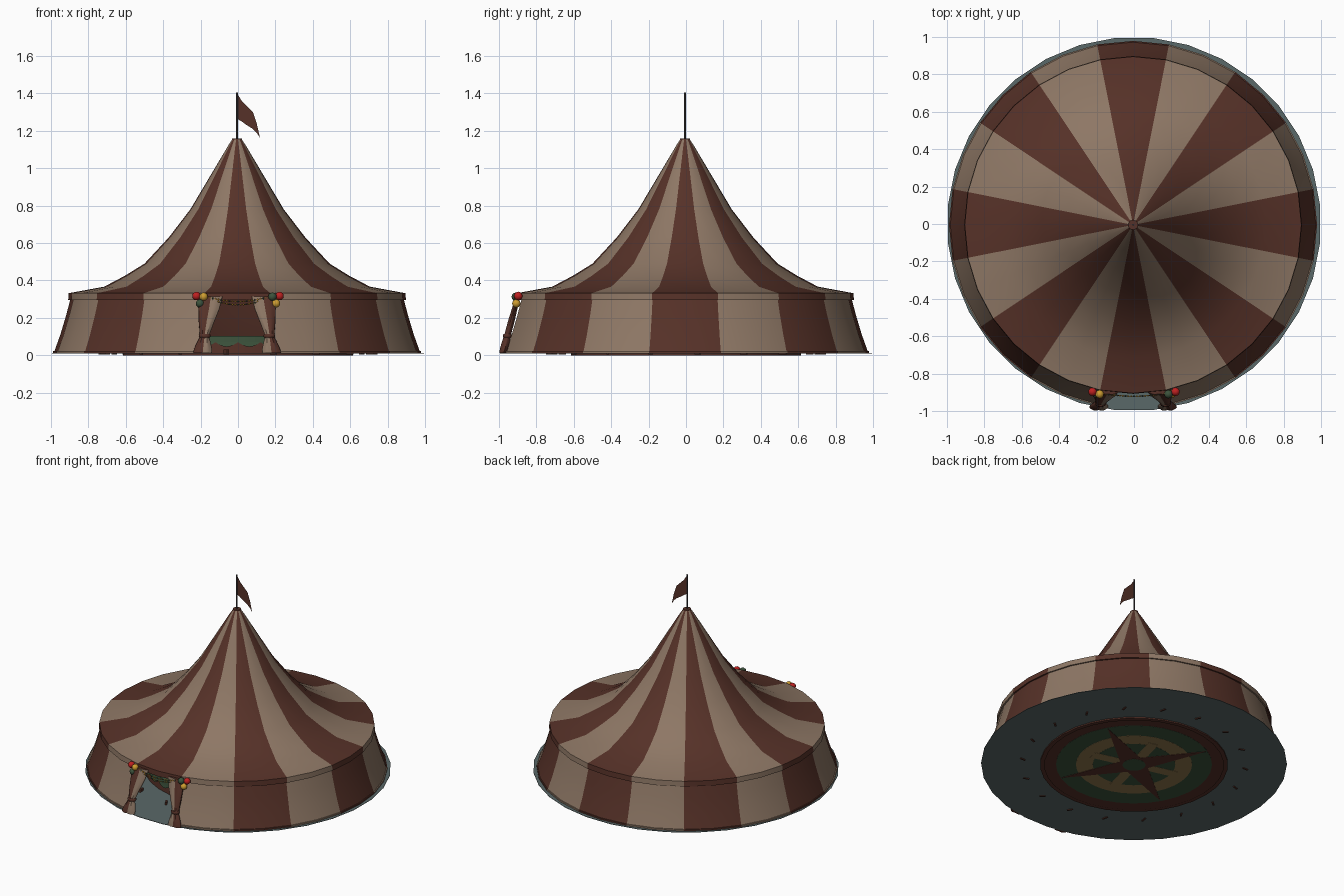
import bpy, bmesh, math
from math import sin, cos, pi, radians

cube = bpy.data.objects.get("Cube")
if cube:
    bpy.data.objects.remove(cube, do_unlink=True)


def material(name, rgb):
    m = bpy.data.materials.new(name)
    m.use_nodes = True
    m.diffuse_color = (*rgb, 1)
    m.node_tree.nodes["Principled BSDF"].inputs["Base Color"].default_value = (*rgb, 1)
    return m


BROWN = material("dark_brown_canvas", (0.093, 0.031, 0.021))
CREAM = material("light_tan_canvas", (0.27, 0.185, 0.13))
GREY = material("slate_floor", (0.102, 0.138, 0.138))
GREEN = material("deep_green", (0.045, 0.085, 0.045))
MUSTARD = material("mustard", (0.27, 0.18, 0.07))
GOLD = material("gold_yellow", (0.62, 0.34, 0.03))
RED = material("bright_red", (0.52, 0.015, 0.015))
IRON = material("dark_iron", (0.07, 0.06, 0.065))

AXIS = -0.005          # tent centre in x and y
STEP = radians(22.5)   # width of one stripe


def finish(name, bm, mats, smooth=True):
    bmesh.ops.recalc_face_normals(bm, faces=bm.faces)
    mesh = bpy.data.meshes.new(name)
    bm.to_mesh(mesh)
    bm.free()
    for m in mats:
        mesh.materials.append(m)
    ob = bpy.data.objects.new(name, mesh)
    bpy.context.collection.objects.link(ob)
    if smooth:
        bpy.ops.object.select_all(action='DESELECT')
        ob.select_set(True)
        bpy.context.view_layer.objects.active = ob
        bpy.ops.object.shade_smooth_by_angle(angle=radians(35))
    return ob


def loft(name, rings, mats, pick=None, caps=False, skip=None):
    """Skin closed rings of points; pick(i) gives the material of column i."""
    bm = bmesh.new()
    rows = [[bm.verts.new(p) for p in ring] for ring in rings]
    n = len(rows[0])
    for a, b in zip(rows, rows[1:]):
        for i in range(n):
            if skip and skip(i):
                continue
            j = (i + 1) % n
            f = bm.faces.new((a[i], a[j], b[j], b[i]))
            f.material_index = pick(i) if pick else 0
    if caps:
        bm.faces.new(rows[0])
        bm.faces.new(rows[-1])
    return finish(name, bm, mats)


def lathe(name, profile, mats, n=32, turn=0.0, centre=(0, 0), **kw):
    rings = [[(centre[0] + r * cos(2 * pi * (i + turn) / n),
               centre[1] + r * sin(2 * pi * (i + turn) / n), z) for i in range(n)]
             for r, z in profile]
    return loft(name, rings, mats, **kw)


def disc(name, r, low, high, mat, n=32, turn=0.5, centre=(0, 0)):
    return lathe(name, [(r, low), (r, high)], [mat], n, turn, centre, caps=True)


def plate(name, outline, mat, low, high):
    """Extrude a flat outline in the ground plane."""
    return loft(name, [[(x, y, z) for x, y in outline] for z in (low, high)], [mat], caps=True)


def sphere(name, pos, r, mat, detail=2):
    bm = bmesh.new()
    bmesh.ops.create_icosphere(bm, subdivisions=detail, radius=r)
    bmesh.ops.translate(bm, verts=bm.verts, vec=pos)
    return finish(name, bm, [mat])


def stripe(i):
    """Stripe index, 0 dark and 1 light, dark centred on each axis."""
    return int(((i + 0.5) * 2 * pi / 32 + STEP / 2) // STEP) % 2


def is_door(i):
    return abs((i + 0.5) * 360 / 32 - 270) < 11


# Striped canvas
tent = dict(centre=(AXIS, AXIS), pick=stripe)
lathe("tent_roof", [(0.025, 1.155), (0.045, 1.125), (0.14, 0.965), (0.25, 0.78), (0.365, 0.63),
                    (0.495, 0.49), (0.6, 0.425), (0.71, 0.367), (0.9, 0.332)], [BROWN, CREAM], **tent)
lathe("roof_valance", [(0.9, 0.332), (0.903, 0.295), (0.885, 0.295)], [BROWN, CREAM], **tent)
lathe("tent_wall", [(0.885, 0.325), (0.912, 0.22), (0.945, 0.11), (0.98, 0.012)],
      [BROWN, CREAM], skip=is_door, **tent)
lathe("wall_hem", [(0.977, 0.022), (0.984, 0.022), (0.984, 0.01), (0.977, 0.01)],
      [BROWN, CREAM], skip=is_door, **tent)
disc("roof_cap", 0.026, 1.145, 1.16, BROWN, 16, 0, (AXIS, AXIS))

# Pole and drooping pennant
disc("flag_pole", 0.005, 1.15, 1.405, IRON, 8, 0, (AXIS, AXIS))
top = [(0, 1.4), (0.025, 1.36), (0.05, 1.335), (0.085, 1.3), (0.105, 1.24), (0.122, 1.165)]
low = [(0, 1.265), (0.025, 1.25), (0.05, 1.232), (0.085, 1.21), (0.105, 1.19), (0.122, 1.163)]
bm = bmesh.new()
pairs = [[bm.verts.new((x + AXIS, AXIS, z)) for x, z in pq] for pq in zip(top, low)]
for (a, b), (c, d) in zip(pairs, pairs[1:]):
    bm.faces.new((a, c, d, b))
finish("pennant", bm, [BROWN])

# Floor with small pegs showing underneath
disc("floor", 1.0, 0.009, 0.012, GREY)
for k in range(18):
    a = radians(20 * k + 5)
    x, y = 0.73 * cos(a), 0.73 * sin(a)
    c, s = cos(a + 0.6), sin(a + 0.6)
    plate("peg", [(x + u * c - v * s, y + u * s + v * c)
                  for u, v in ((-0.02, -0.006), (0.02, -0.006), (0.02, 0.006), (-0.02, 0.006))],
          BROWN, 0.004, 0.03)

# Show ring with green drapery
lathe("show_ring", [(0.59, 0.1), (0.61, 0.1), (0.614, 0.0), (0.585, 0.0)], [BROWN])
lathe("ring_drape", [(0.585, 0.104), (0.616, 0.104), (0.618, 0.07)], [GREEN], n=64)
bm = bmesh.new()
for k in range(32):
    pts = []
    for t in range(7):
        a = 2 * pi * (k + t / 6) / 32
        pts.append((0.618 * cos(a), 0.618 * sin(a), 0.07 - 0.025 * sin(pi * t / 6)))
    bm.faces.new([bm.verts.new(p) for p in pts])
finish("drape_scallops", bm, [GREEN])

# Round emblem under and inside the ring
disc("emblem_border", 0.6, 0.005, 0.016, BROWN)
disc("emblem_field", 0.51, 0.004, 0.017, GREEN)
disc("emblem_band", 0.38, 0.0032, 0.018, MUSTARD)
disc("emblem_inner_field", 0.27, 0.0024, 0.019, GREEN)
for k in range(4):
    a = radians(75 + 90 * k)
    c, s = cos(a), sin(a)
    plate("emblem_spoke", [(u * c - v * s, u * s + v * c)
                           for u, v in ((0.08, -0.035), (0.3, -0.035), (0.3, 0.035), (0.08, 0.035))],
          MUSTARD, 0.0016, 0.02)
plate("emblem_star", [(r * cos(radians(30 + 45 * k)), r * sin(radians(30 + 45 * k)))
                      for k, r in enumerate((0.5, 0.1) * 4)], BROWN, 0.0008, 0.021)
disc("emblem_centre", 0.075, 0.0, 0.022, GREEN)


def wall_y(z):
    return -0.9 - 0.08 * (0.31 - z) / 0.3


# Tied door curtains: (height, centre, half width, half depth)
sections = [(0.315, 0.14, 0.062, 0.012), (0.25, 0.15, 0.057, 0.015), (0.18, 0.163, 0.042, 0.018),
            (0.12, 0.172, 0.028, 0.018), (0.1, 0.174, 0.024, 0.018), (0.075, 0.177, 0.034, 0.021),
            (0.035, 0.182, 0.048, 0.022), (0.012, 0.184, 0.05, 0.018)]
N = 24
for side, label in ((1, "left"), (-1, "right")):
    rings = []
    for z, cx, hw, hd in sections:
        ring = []
        for i in range(N):
            a = 2 * pi * i / N
            fold = 1 + 0.14 * cos(6 * a)
            ring.append((side * (cx + hw * cos(a)) + AXIS, wall_y(z) + hd * fold * sin(a), z))
        rings.append(ring)
    loft(label + "_curtain", rings, [BROWN, CREAM], caps=True,
         pick=lambda i: int(cos(2 * pi * (i + 0.5) / N) < -0.1))
    tie = [[(side * (0.173 + g * cos(2 * pi * i / 16)) + AXIS,
             wall_y(0.105) + 0.8 * g * sin(2 * pi * i / 16), z) for i in range(16)]
           for g, z in ((0.026, 0.115), (0.031, 0.108), (0.031, 0.1), (0.026, 0.093))]
    loft(label + "_curtain_tie", tie, [BROWN], caps=True)

    # Balloon cluster at the door corner
    inner, lower = (GREEN, GOLD) if side > 0 else (GOLD, GREEN)
    sphere(label + "_red_balloon", (side * 0.222, -0.897, 0.317), 0.023, RED)
    sphere(label + "_inner_balloon", (side * 0.184, -0.91, 0.313), 0.023, inner)
    sphere(label + "_lower_balloon", (side * 0.203, -0.907, 0.277), 0.023, lower)

# Garlands hanging over the door
for label, sag in (("upper", 0.03), ("lower", 0.048)):
    count = 25
    path = []
    for i in range(count):
        t = 2 * i / (count - 1) - 1
        x = 0.18 * t
        path.append((x, -math.sqrt(0.917 ** 2 - x * x) - 0.004, 0.318 - sag * (1 - t * t)))
    curve = bpy.data.curves.new(label + "_garland_cord", 'CURVE')
    curve.dimensions = '3D'
    curve.bevel_depth = 0.002
    curve.bevel_resolution = 1
    spline = curve.splines.new('POLY')
    spline.points.add(count - 1)
    for p, q in zip(spline.points, path):
        p.co = (*q, 1)
    curve.materials.append(BROWN)
    bpy.context.collection.objects.link(bpy.data.objects.new(label + "_garland_cord", curve))
    for i, p in enumerate(path[1:-1]):
        sphere(label + "_garland_bead", p, 0.0055, (GOLD, GOLD, GREEN)[i % 3], 1)
